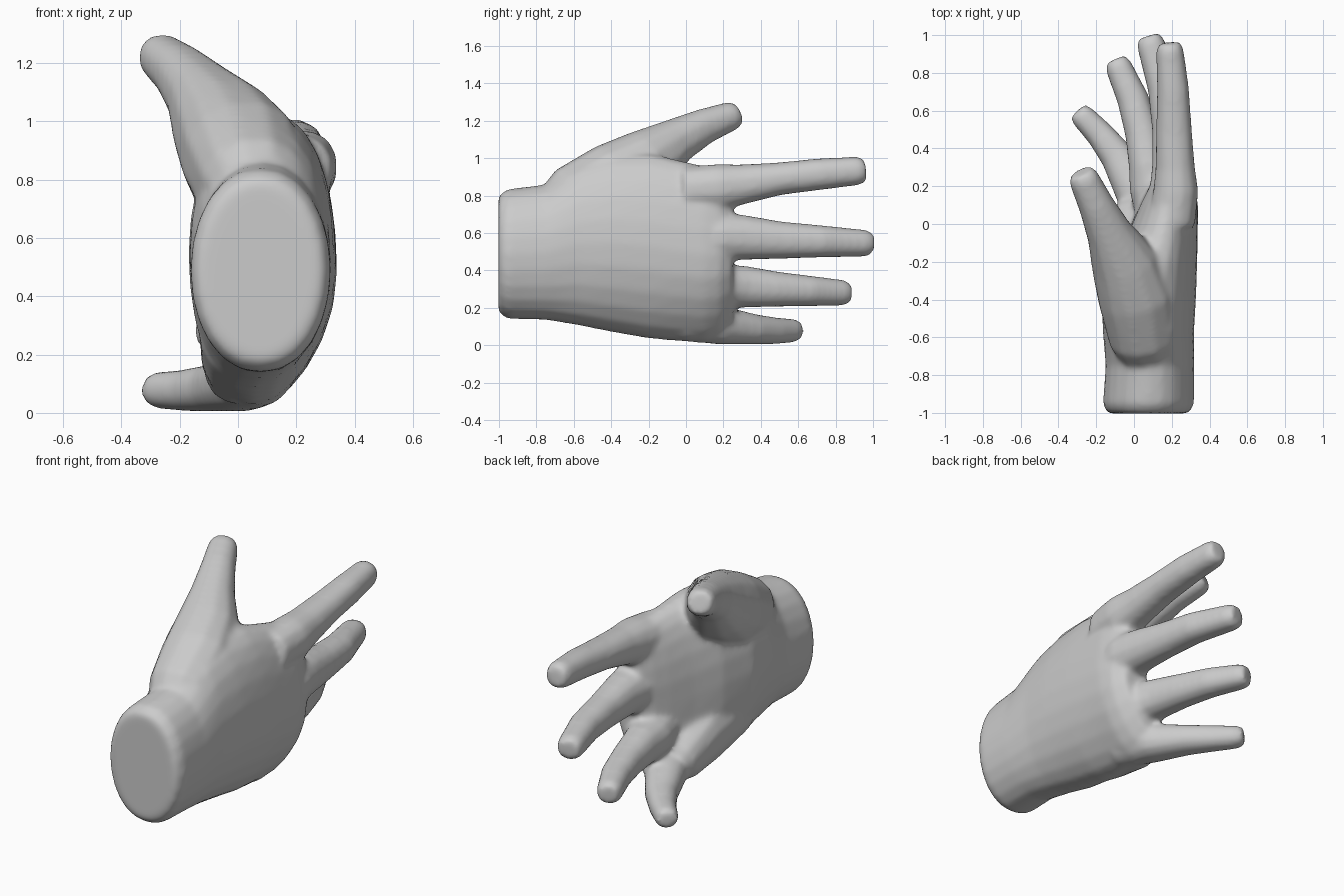
import bpy, bmesh, math
from mathutils import Vector

if "Cube" in bpy.data.objects:
    bpy.data.objects.remove(bpy.data.objects["Cube"])

skin = bpy.data.materials.new("plain grey")
skin.diffuse_color = (0.6, 0.6, 0.6, 1)
skin.use_nodes = True
skin.node_tree.nodes["Principled BSDF"].inputs["Base Color"].default_value = skin.diffuse_color
bm = bmesh.new()


def spow(v, p):
    return math.copysign(abs(v) ** p, v)


def loft(rings):
    """Skin a closed tube through a list of equal-length rings."""
    vs = [[bm.verts.new(p) for p in r] for r in rings]
    n = len(vs[0])
    faces = [bm.faces.new(vs[0]), bm.faces.new(vs[-1][::-1])]
    for a, b in zip(vs, vs[1:]):
        for i in range(n):
            j = (i + 1) % n
            faces.append(bm.faces.new((a[i], b[i], b[j], a[j])))
    bmesh.ops.recalc_face_normals(bm, faces=faces)


def palm(sections, n=24):
    """Rounded sections along y; cup bends the little-finger edge inwards."""
    rings = []
    for y, z0, z1, xa, xb, cup in sections:
        ring = []
        for i in range(n):
            a = 2 * math.pi * i / n
            t = math.sin(a)
            bend = cup * t * t if t < 0 else 0
            x = (xa + xb) / 2 + (xb - xa) / 2 * spow(math.cos(a), 0.92) - bend
            ring.append((x, y, (z0 + z1) / 2 + (z1 - z0) / 2 * t))
        rings.append(ring)
    loft(rings)


def digit(points, tip=0.04, n=12):
    """Tapered tube along a path of (x, y, z, side radius, height radius)."""
    path = [Vector(p[:3]) for p in points]
    radii = [(p[3] + 0.006, p[4] + 0.006) for p in points]
    # blunt, slightly chamfered tip
    end = (path[-1] - path[-2]).normalized()
    path.append(path[-1] + end * tip)
    radii.append((radii[-1][0] * 0.8, radii[-1][1] * 0.8))
    rings = []
    for i, c in enumerate(path):
        d = (path[min(i + 1, len(path) - 1)] - path[max(i - 1, 0)]).normalized()
        side = d.cross(Vector((0, 0, 1))).normalized()
        up = side.cross(d)
        ring = []
        for k in range(n):
            a = 2 * math.pi * (k + 0.5) / n
            ring.append(c + side * (radii[i][0] * spow(math.cos(a), 0.9))
                        + up * (radii[i][1] * spow(math.sin(a), 0.9)))
        rings.append(ring)
    loft(rings)


# wrist and palm
palm([(-1.003, .175, .80, -.14, .29, 0), (-.955, .14, .835, -.165, .318, 0),
      (-.75, .135, .86, -.15, .318, 0), (-.57, .105, .985, -.165, .318, .01),
      (-.40, .07, 1.03, -.17, .328, .03), (-.20, .035, 1.03, -.11, .335, .06),
      (-.04, .02, .99, -.03, .338, .10), (.10, .01, .96, .03, .34, .13),
      (.18, .03, .93, .07, .325, .15), (.25, .10, .87, .12, .28, .14)])
# fleshy heel below the little finger
digit([(.05, -.70, .38, .10, .10), (.02, -.42, .28, .15, .16),
       (.01, -.15, .22, .135, .165), (.01, .06, .15, .12, .125)])
# thumb with its fleshy base
digit([(.07, -.76, .66, .10, .12), (.05, -.60, .77, .18, .19),
       (.01, -.38, .88, .20, .205), (-.055, -.20, .985, .17, .175),
       (-.13, -.05, 1.095, .117, .117), (-.20, .10, 1.172, .09, .09),
       (-.266, .24, 1.225, .076, .073)])
# index finger
digit([(.20, 0, .83, .12, .12), (.222, .18, .845, .115, .12),
       (.218, .30, .86, .10, .103), (.212, .50, .89, .09, .083),
       (.206, .72, .915, .08, .08), (.19, .92, .932, .068, .072)])
# middle finger
digit([(.20, .02, .57, .12, .12), (.21, .20, .58, .122, .125),
       (.205, .32, .575, .105, .115), (.19, .50, .562, .09, .096),
       (.16, .72, .555, .083, .082), (.088, .957, .545, .07, .067)])
# ring finger
digit([(.14, .02, .32, .12, .11), (.10, .20, .315, .122, .113),
       (.075, .32, .312, .10, .107), (.045, .48, .30, .088, .09),
       (-.005, .66, .29, .08, .077), (-.083, .835, .28, .066, .065)])
# little finger
digit([(.08, -.02, .13, .10, .10), (.01, .18, .108, .11, .10),
       (-.09, .36, .085, .085, .077), (-.18, .475, .077, .07, .067),
       (-.272, .57, .078, .06, .058)])

mesh = bpy.data.meshes.new("hand")
bm.to_mesh(mesh)
bm.free()
mesh.materials.append(skin)
hand = bpy.data.objects.new("hand", mesh)
bpy.context.collection.objects.link(hand)

# fuse the parts into one skin and soften the joins
fuse = hand.modifiers.new("fuse", 'REMESH')
fuse.mode = 'VOXEL'
fuse.voxel_size = 0.015
fuse.use_smooth_shade = True
soften = hand.modifiers.new("soften", 'SMOOTH')
soften.factor = 0.5
soften.iterations = 12
